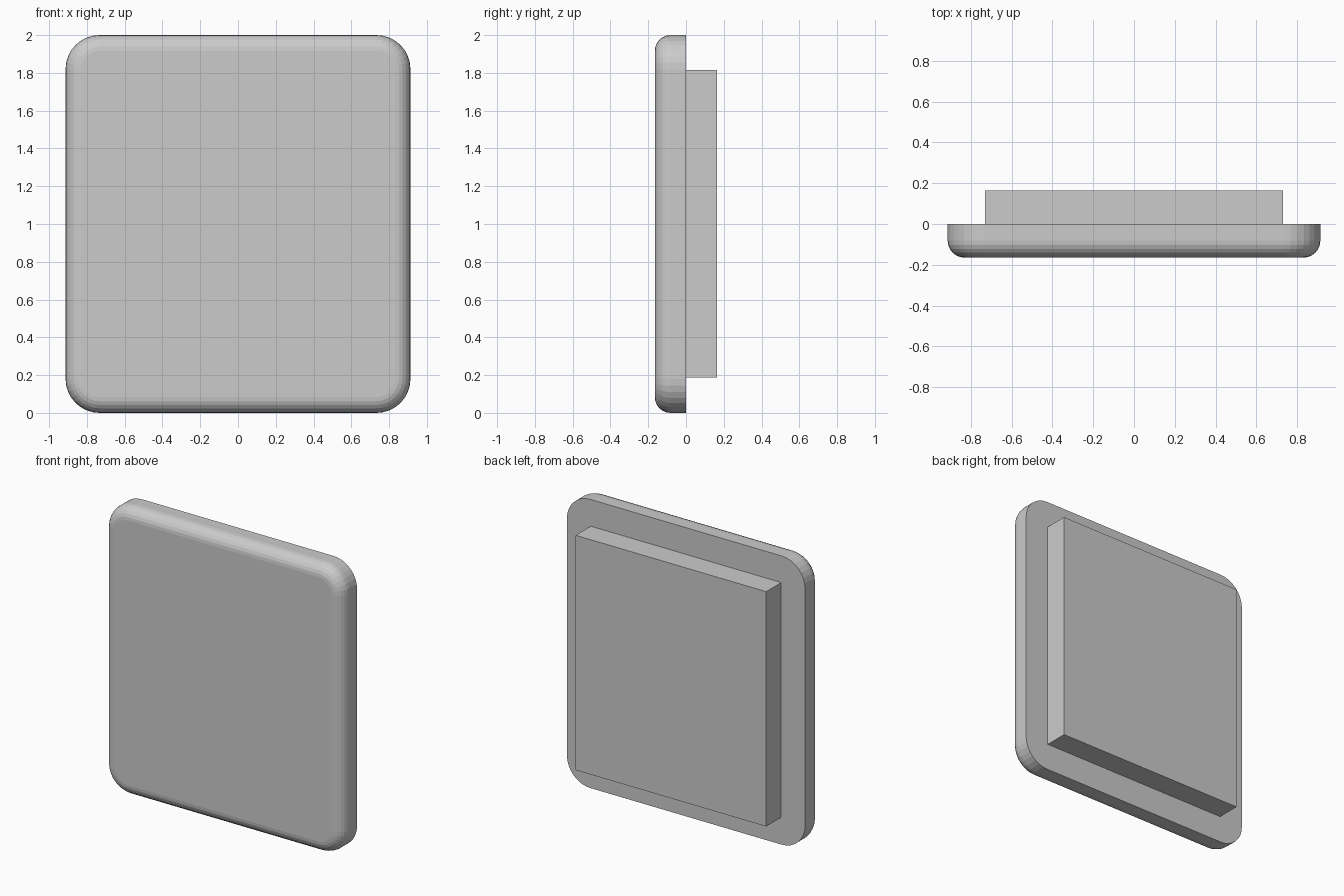
import bpy, bmesh
from mathutils import Vector

if "Cube" in bpy.data.objects:
    bpy.data.objects.remove(bpy.data.objects["Cube"])


def box(lo, hi):
    """Box bmesh spanning two opposite corners."""
    lo, hi = Vector(lo), Vector(hi)
    bm = bmesh.new()
    bmesh.ops.create_cube(bm, size=1)
    for v in bm.verts:
        v.co = Vector([(lo[i] + hi[i]) / 2 + v.co[i] * (hi[i] - lo[i]) for i in range(3)])
    return bm


def round_edges(bm, edges, radius, segments):
    bmesh.ops.bevel(bm, geom=edges, offset=radius, offset_type='OFFSET',
                    segments=segments, profile=0.5, affect='EDGES', clamp_overlap=True)


def finish(bm, name):
    bmesh.ops.recalc_face_normals(bm, faces=bm.faces[:])
    mesh = bpy.data.meshes.new(name)
    bm.to_mesh(mesh)
    bm.free()
    obj = bpy.data.objects.new(name, mesh)
    bpy.context.collection.objects.link(obj)
    return obj


W, D, H = 0.913, 0.165, 2.0

# Front plate: rounded corners, then a rounded front rim; back stays sharp
bm = box((-W, -D, 0), (W, 0, H))
corners = [e for e in bm.edges if abs(e.verts[0].co.y - e.verts[1].co.y) > 0.01]
round_edges(bm, corners, 0.18, 8)
rim = [e for e in bm.edges if all(abs(v.co.y + D) < 1e-4 for v in e.verts)]
round_edges(bm, rim, 0.083, 6)
finish(bm, "front_plate")

# Sharp-edged block on the back of the plate
finish(box((-0.73, 0, 0.188), (0.73, D, 1.815)), "back_block")
